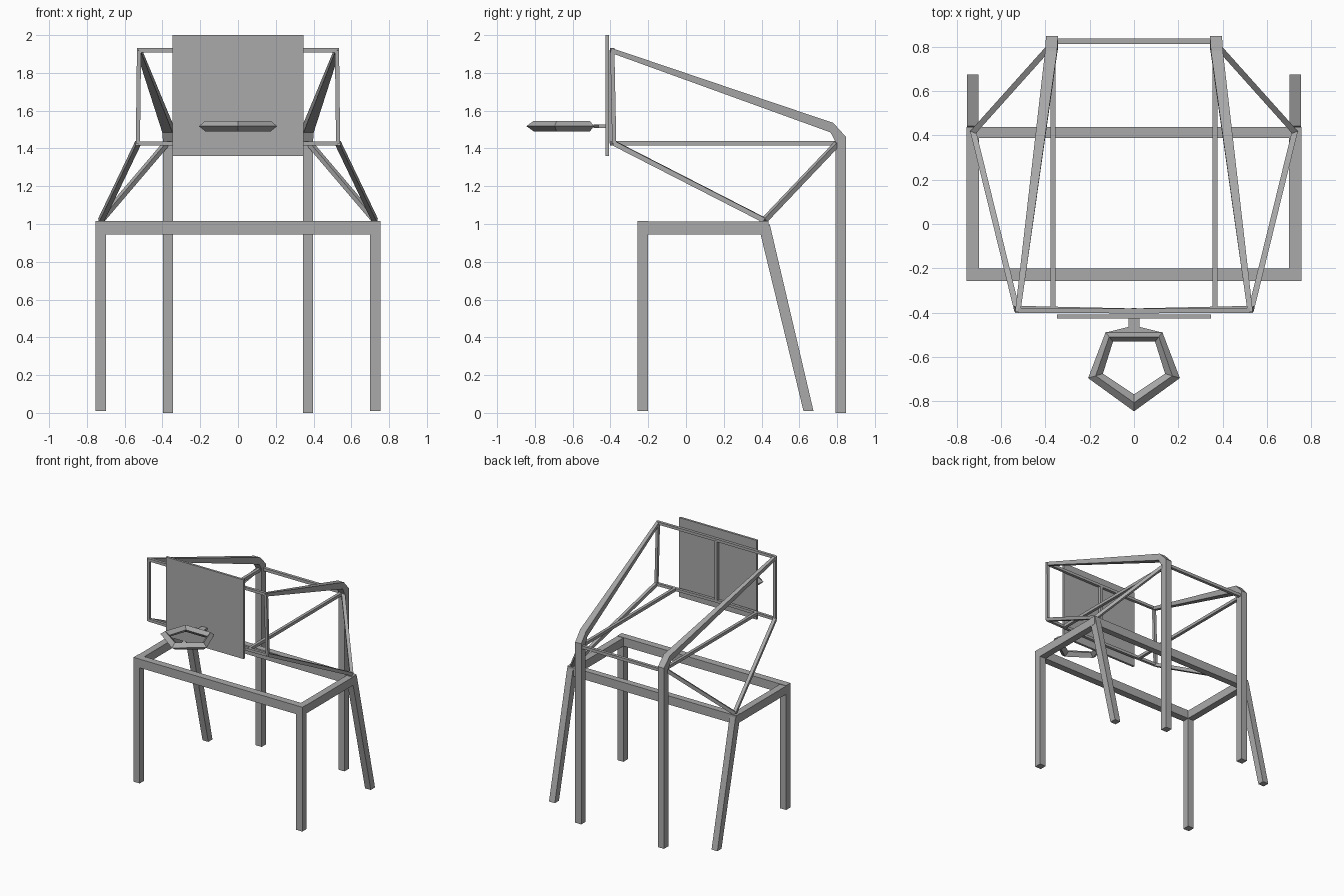
import bpy, bmesh
from mathutils import Vector

if "Cube" in bpy.data.objects:
    bpy.data.objects.remove(bpy.data.objects["Cube"])

steel = bpy.data.materials.new("grey steel")
steel.diffuse_color = (0.4, 0.4, 0.4, 1)
steel.use_nodes = True
steel.node_tree.nodes["Principled BSDF"].inputs["Base Color"].default_value = steel.diffuse_color


def loft(name, rings, closed=False):
    """Skin a list of equal-sized rings; cap the ends unless closed."""
    bm = bmesh.new()
    vs = [[bm.verts.new(p) for p in r] for r in rings]
    n = len(rings[0])
    for i in range(len(vs) if closed else len(vs) - 1):
        a, b = vs[i], vs[(i + 1) % len(vs)]
        for j in range(n):
            k = (j + 1) % n
            bm.faces.new((a[j], a[k], b[k], b[j]))
    if not closed:
        bm.faces.new(vs[0])
        bm.faces.new(vs[-1])
    bmesh.ops.recalc_face_normals(bm, faces=bm.faces)
    me = bpy.data.meshes.new(name)
    bm.to_mesh(me)
    bm.free()
    me.materials.append(steel)
    ob = bpy.data.objects.new(name, me)
    bpy.context.collection.objects.link(ob)
    return ob


def box(name, lo, hi):
    (x0, y0, z0), (x1, y1, z1) = lo, hi
    return loft(name, [[(x0, y0, z), (x1, y0, z), (x1, y1, z), (x0, y1, z)] for z in (z0, z1)])


def rod(name, a, b, w=0.024):
    """Square bar between two points."""
    a, b = Vector(a), Vector(b)
    d = (b - a).normalized()
    up = Vector((0, 1, 0)) if abs(d.z) > 0.9 else Vector((0, 0, 1))
    s = d.cross(up).normalized() * w / 2
    t = s.cross(d)
    return loft(name, [[p - s - t, p + s - t, p + s + t, p - s + t] for p in (a, b)])


def bent_bar(name, side, sections):
    """Bar from side-profile sections: x, half width, outer (y, z), inner (y, z)."""
    return loft(name, [[(side * (x - h), *o), (side * (x + h), *o),
                        (side * (x + h), *i), (side * (x - h), *i)]
                       for x, h, o, i in sections])


# Low rectangular frame
box("frame_front_bar", (-0.755, -0.257, 0.945), (0.755, -0.2, 1.015))
box("frame_rear_bar", (-0.755, 0.387, 0.945), (0.755, 0.438, 1.015))

for side, tag in ((-1, "left"), (1, "right")):
    xs = sorted((side * 0.7, side * 0.755))
    box("frame_side_bar_" + tag, (xs[0], -0.2, 0.945), (xs[1], 0.387, 1.012))
    box("front_leg_" + tag, (xs[0], -0.257, 0.01), (xs[1], -0.2, 0.945))
    bent_bar("rear_leg_" + tag, side, [
        (0.727, 0.026, (0.675, 0.01), (0.622, 0.01)),
        (0.727, 0.026, (0.443, 1.0), (0.395, 0.945))])

    # Tall post bending into a tapered arm
    bent_bar("post_and_arm_" + tag, side, [
        (0.37, 0.027, (0.848, 0), (0.792, 0)),
        (0.37, 0.027, (0.848, 1.46), (0.792, 1.435)),
        (0.374, 0.027, (0.78, 1.535), (0.765, 1.485)),
        (0.524, 0.012, (-0.395, 1.932), (-0.395, 1.905))])

    # Bracing rods
    corner = (side * 0.725, 0.415, 1.02)
    low = (side * 0.53, -0.38, 1.427)
    high = (side * 0.524, -0.39, 1.92)
    rod("lower_rail_" + tag, (side * 0.365, 0.8, 1.427), (side * 0.365, -0.38, 1.427))
    rod("front_upright_" + tag, low, high, 0.022)
    rod("front_brace_" + tag, corner, low, 0.026)
    rod("rear_brace_" + tag, corner, (side * 0.38, 0.8, 1.425), 0.026)
    rod("board_lower_bar_" + tag, low, (0, -0.392, 1.427), 0.022)
    rod("board_upper_bar_" + tag, high, (0, -0.392, 1.92), 0.022)

rod("rear_cross_bar", (-0.36, 0.825, 1.427), (0.36, 0.825, 1.427))
rod("board_centre_bar", (0, -0.392, 1.427), (0, -0.392, 1.92), 0.024)

# Backboard
box("backboard", (-0.347, -0.426, 1.36), (0.347, -0.408, 2.0))

# Five-sided hoop with a diamond section
outer = [(0, -0.845), (0.207, -0.695), (0.128, -0.488)]
middle = [(0, -0.806), (0.173, -0.685), (0.112, -0.509)]
inner = [(0, -0.768), (0.14, -0.675), (0.095, -0.531)]
half = [[(*o, 1.518), (*m, 1.546), (*i, 1.518), (*m, 1.49)]
        for o, m, i in zip(outer, middle, inner)]
mirrored = [[(-x, y, z) for x, y, z in r] for r in half[:0:-1]]
loft("hoop", half + mirrored, closed=True)

# Flared neck joining hoop and board
edge = [(0.025, -0.42), (0.025, -0.464), (0.128, -0.49)]
outline = edge + [(-x, y) for x, y in edge[::-1]]
loft("hoop_neck", [[(x, y, z) for x, y in outline] for z in (1.508, 1.526)])
